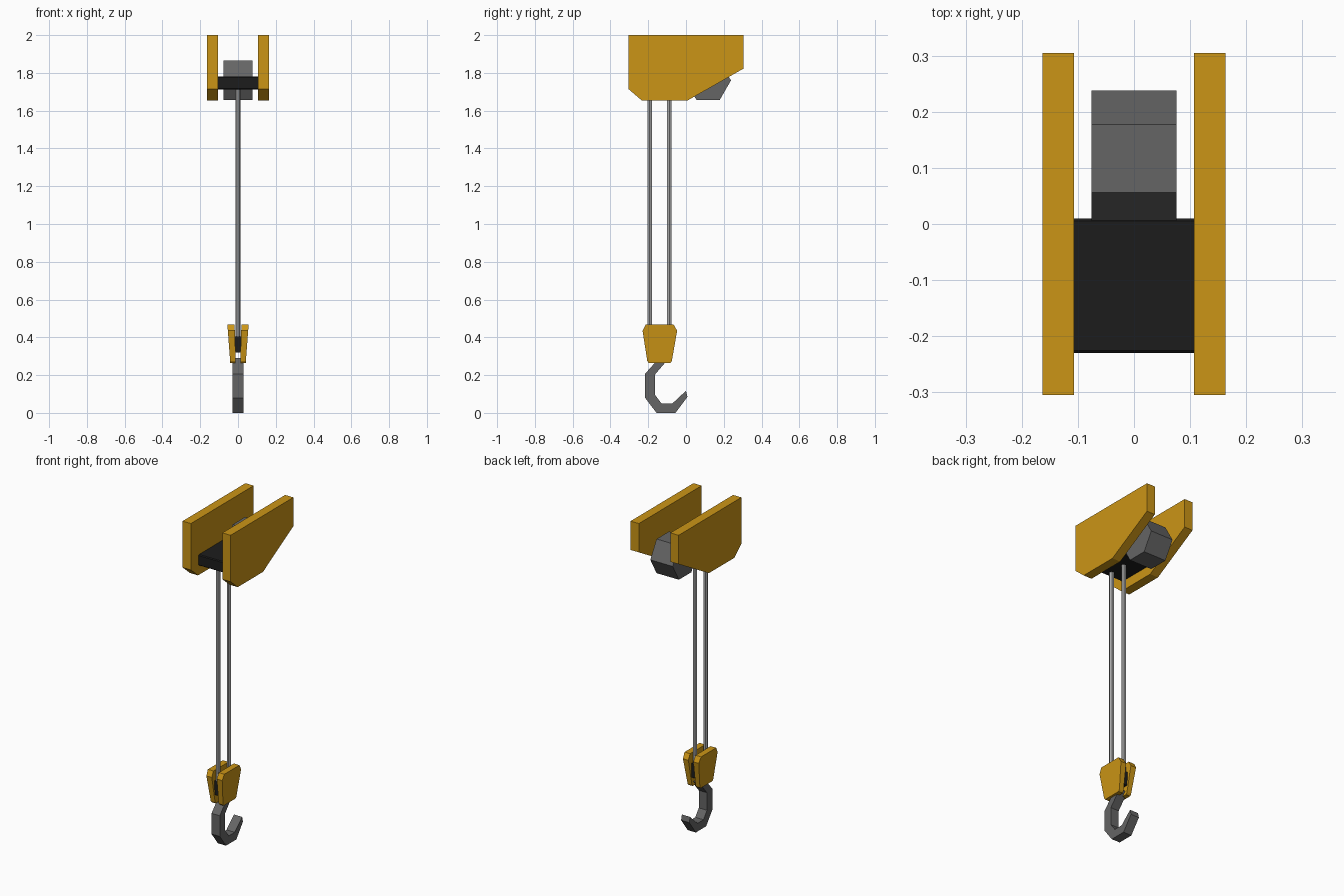
import bpy, bmesh, math

if "Cube" in bpy.data.objects:
    bpy.data.objects.remove(bpy.data.objects["Cube"])


def material(name, rgb):
    m = bpy.data.materials.new(name)
    m.diffuse_color = (*rgb, 1)
    m.use_nodes = True
    m.node_tree.nodes["Principled BSDF"].inputs["Base Color"].default_value = m.diffuse_color
    return m


yellow = material("yellow_paint", (0.60, 0.30, 0.008))
black = material("black_steel", (0.012, 0.012, 0.012))
dark = material("dark_grey_steel", (0.13, 0.13, 0.13))
light = material("light_grey_cable", (0.40, 0.40, 0.40))


def finish(bm, name, mat):
    bmesh.ops.recalc_face_normals(bm, faces=bm.faces)
    me = bpy.data.meshes.new(name)
    bm.to_mesh(me)
    bm.free()
    ob = bpy.data.objects.new(name, me)
    me.materials.append(mat)
    bpy.context.collection.objects.link(ob)
    return ob


def slab(name, profile, inner, outer, mat):
    """Extrude a (y, z) profile along x; inner and outer give x at height z."""
    bm = bmesh.new()
    a = [bm.verts.new((inner(z), y, z)) for y, z in profile]
    b = [bm.verts.new((outer(z), y, z)) for y, z in profile]
    bm.faces.new(a)
    bm.faces.new(b[::-1])
    for i in range(len(a)):
        j = (i + 1) % len(a)
        bm.faces.new((a[i], b[i], b[j], a[j]))
    return finish(bm, name, mat)


def even_slab(name, profile, half, mat):
    return slab(name, profile, lambda z: -half, lambda z: half, mat)


def rect(y0, y1, z0, z1):
    return [(y0, z0), (y1, z0), (y1, z1), (y0, z1)]


side_profile = [(-0.305, 2), (0.305, 2), (0.305, 1.823), (0.01, 1.655),
                (-0.235, 1.655), (-0.305, 1.715)]
cheek_profile = [(-0.23, 0.435), (-0.213, 0.468), (-0.066, 0.468), (-0.047, 0.435),
                 (-0.075, 0.275), (-0.082, 0.265), (-0.198, 0.265), (-0.205, 0.275)]

# Mirrored side plates of the trolley and leaning cheeks of the hook block
for s, side in ((-1, "left"), (1, "right")):
    slab(f"trolley_plate_{side}", side_profile,
         lambda z: s * 0.107, lambda z: s * 0.163, yellow)
    slab(f"hook_block_cheek_{side}", cheek_profile,
         lambda z: s * (0.012 + (z - 0.265) * 0.03),
         lambda z: s * (0.041 + (z - 0.265) * 0.075), yellow)

# Cross block between the plates, with slightly chamfered long edges
c = 0.005
even_slab("cross_block",
          [(-0.23, 1.713 + c), (-0.23 + c, 1.713), (0.01 - c, 1.713), (0.01, 1.713 + c),
           (0.01, 1.78 - c), (0.01 - c, 1.78), (-0.23 + c, 1.78), (-0.23, 1.78 - c)],
          0.107, black)

# Hexagonal winch drum
drum = [(0.117 + 0.121 * math.cos(math.radians(60 * i)),
         1.76 + 0.121 * math.sin(math.radians(60 * i))) for i in range(6)]
even_slab("winch_drum", drum, 0.076, dark)

# Two hexagonal cables with two corners pointing along x
for y, label in ((-0.192, "front"), (-0.088, "back")):
    bm = bmesh.new()
    ring = [bm.verts.new((0.0132 * math.cos(math.radians(60 * i)),
                          y + 0.0132 * math.sin(math.radians(60 * i)), 0.395))
            for i in range(6)]
    base = bm.faces.new(ring)
    ext = bmesh.ops.extrude_face_region(bm, geom=[base], use_keep_orig=True)
    top = [g for g in ext["geom"] if isinstance(g, bmesh.types.BMVert)]
    bmesh.ops.translate(bm, verts=top, vec=(0, 0, 1.335))
    finish(bm, f"cable_{label}", light)

# Pulley core between the cheeks
even_slab("pulley_core", rect(-0.205, -0.075, 0.32, 0.405), 0.016, black)

# Hook
hook = [(-0.142, 0.29), (-0.217, 0.207), (-0.217, 0.08), (-0.156, 0), (-0.056, 0),
        (0.008, 0.085), (0.0, 0.117), (-0.072, 0.05), (-0.13, 0.05),
        (-0.164, 0.095), (-0.164, 0.203), (-0.09, 0.29)]
even_slab("hook", hook, 0.028, dark)
